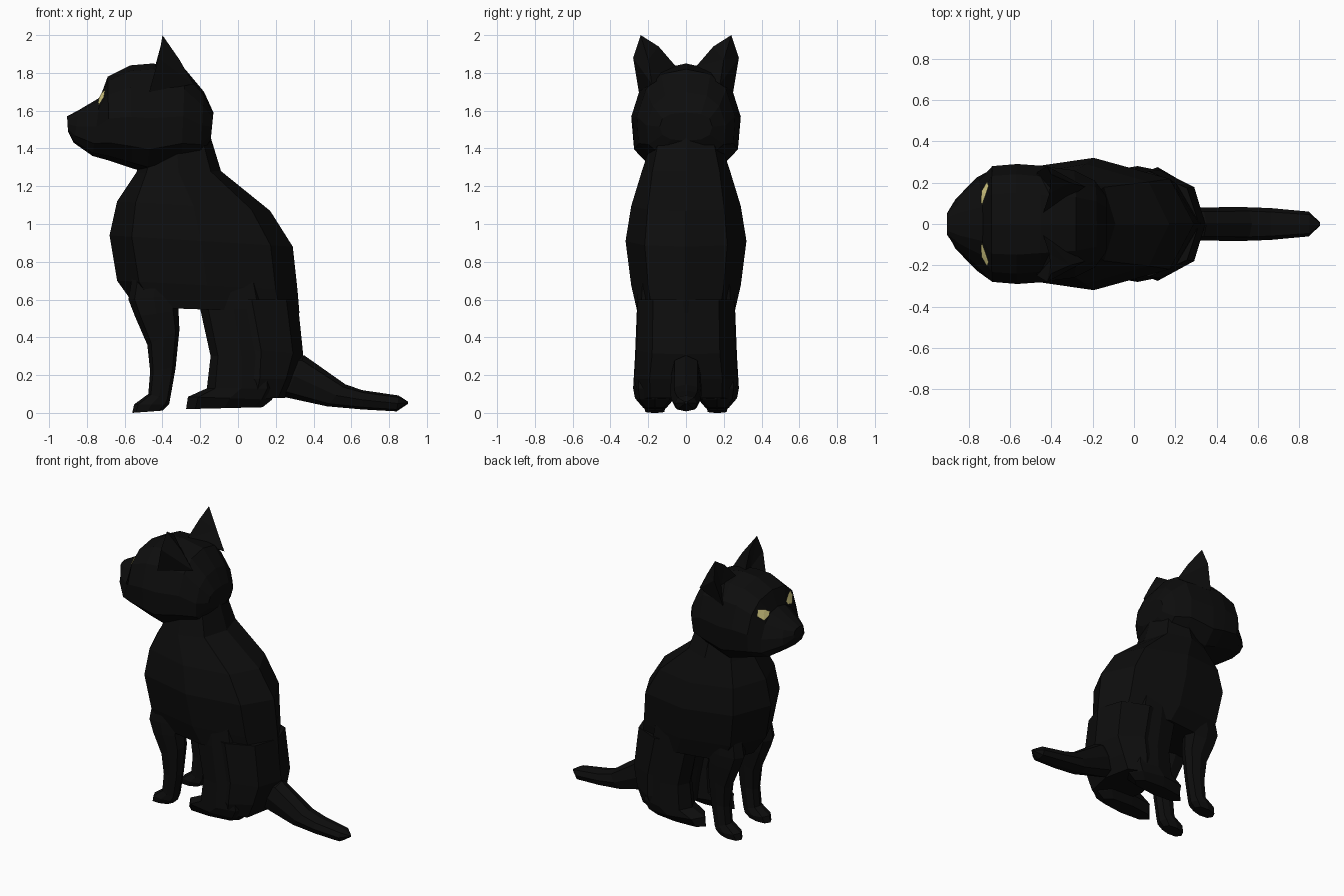
import bpy, bmesh, math
from mathutils import Vector
from mathutils.bvhtree import BVHTree


def material(name, rgb):
    m = bpy.data.materials.new(name)
    m.diffuse_color = (*rgb, 1)
    return m


FUR = material("black_fur", (0.004, 0.004, 0.004))
YELLOW = material("yellow_eye", (0.82, 0.73, 0.28))


def finish(name, bm, mat, mirror=False):
    bmesh.ops.recalc_face_normals(bm, faces=bm.faces[:])
    me = bpy.data.meshes.new(name)
    bm.to_mesh(me)
    bm.free()
    me.materials.append(mat)
    ob = bpy.data.objects.new(name, me)
    bpy.context.collection.objects.link(ob)
    if mirror:
        mod = ob.modifiers.new("mirror", "MIRROR")
        mod.use_axis = (False, True, False)
        mod.use_mirror_merge = False
    return ob


def squash(v, e):
    return math.copysign(abs(v) ** e, v) if abs(v) > 1e-6 else 0.0


# Loft: each row gives two opposite side-view points (x,z),(x,z), a half width
# and optionally how much the first end is wider than the second
def loft(name, rows, y=0.0, n=8, e=0.8, mirror=False):
    bm = bmesh.new()
    rings = []
    for xa, za, xb, zb, w, *k in rows:
        k = k[0] if k else 0.0
        ring = []
        for i in range(n):
            t = 2 * math.pi * i / n
            c, s = squash(math.cos(t), e), squash(math.sin(t), e)
            ring.append(bm.verts.new(((xa + xb) / 2 + c * (xa - xb) / 2,
                                      y + s * w * (1 + k * c),
                                      (za + zb) / 2 + c * (za - zb) / 2)))
        rings.append(ring)
    for p, q in zip(rings, rings[1:]):
        for i in range(n):
            j = (i + 1) % n
            bm.faces.new((p[i], p[j], q[j], q[i]))
    bm.faces.new(rings[0])
    bm.faces.new(rings[-1])
    return finish(name, bm, FUR, mirror)


# Torso from neck to belly (front point, back point)
torso = loft("body", [
    (-0.50, 1.36, -0.145, 1.46, 0.19),
    (-0.54, 1.27, -0.09, 1.28, 0.235),
    (-0.64, 1.12, 0.17, 1.07, 0.29, 0.1),
    (-0.68, 0.94, 0.29, 0.88, 0.32, 0.13),
    (-0.64, 0.70, 0.315, 0.65, 0.29, 0.13),
    (-0.54, 0.56, 0.325, 0.53, 0.26, 0.13)])

# Rump behind and between the thighs
rump = loft("rump", [
    (-0.17, 0.60, 0.315, 0.60, 0.255, 0.13),
    (-0.10, 0.35, 0.345, 0.31, 0.262, 0.13),
    (-0.07, 0.18, 0.30, 0.18, 0.275, 0.1),
    (-0.06, 0.07, 0.25, 0.08, 0.25)])

# Front legs with paws
front_leg = loft("front_leg", [
    (-0.54, 0.85, -0.30, 0.80, 0.06),
    (-0.58, 0.60, -0.31, 0.62, 0.085),
    (-0.545, 0.51, -0.315, 0.54, 0.085),
    (-0.48, 0.36, -0.31, 0.44, 0.07),
    (-0.465, 0.22, -0.33, 0.24, 0.055),
    (-0.475, 0.10, -0.36, 0.07, 0.055),
    (-0.55, 0.045, -0.365, 0.045, 0.062),
    (-0.56, 0.0, -0.40, 0.012, 0.05)], y=0.165, mirror=True)

# Hind legs with paws
hind_leg = loft("hind_leg", [
    (-0.22, 0.80, 0.10, 0.80, 0.08),
    (-0.20, 0.55, 0.15, 0.55, 0.095),
    (-0.145, 0.30, 0.18, 0.30, 0.105),
    (-0.165, 0.13, 0.20, 0.13, 0.115),
    (-0.265, 0.085, 0.18, 0.07, 0.105),
    (-0.275, 0.02, 0.13, 0.03, 0.06)], y=0.165, mirror=True)

# Tail (top point, bottom point)
tail = loft("tail", [
    (0.27, 0.30, 0.20, 0.10, 0.07),
    (0.35, 0.305, 0.25, 0.083, 0.08),
    (0.57, 0.15, 0.47, 0.035, 0.082),
    (0.66, 0.12, 0.66, 0.018, 0.077),
    (0.85, 0.092, 0.84, 0.008, 0.06),
    (0.90, 0.06, 0.90, 0.048, 0.008)])

# Head from nose to nape (top point, bottom point)
head = loft("head", [
    (-0.905, 1.57, -0.90, 1.49, 0.055),
    (-0.84, 1.605, -0.87, 1.43, 0.12, -0.2),
    (-0.73, 1.67, -0.77, 1.36, 0.21, -0.35),
    (-0.69, 1.78, -0.68, 1.335, 0.28, -0.12),
    (-0.57, 1.84, -0.56, 1.295, 0.29, -0.12),
    (-0.45, 1.85, -0.48, 1.27, 0.283, -0.15),
    (-0.28, 1.82, -0.30, 1.32, 0.26, -0.15),
    (-0.18, 1.70, -0.20, 1.345, 0.21, -0.1),
    (-0.13, 1.59, -0.145, 1.44, 0.14)], n=12)

# Ears with a hollow front
pts = [(-0.40, 0.24, 2.00),     # tip
       (-0.41, 0.145, 1.94),    # inner middle
       (-0.44, 0.05, 1.83),     # inner base
       (-0.40, 0.17, 1.80),     # hollow
       (-0.47, 0.25, 1.70),     # outer base
       (-0.42, 0.28, 1.88),     # outer middle
       (-0.31, 0.20, 1.87),     # back middle
       (-0.235, 0.18, 1.74)]    # back base
bm = bmesh.new()
v = [bm.verts.new(p) for p in pts]
for f in ((0, 1, 3), (1, 2, 3), (3, 2, 4), (3, 4, 5), (0, 3, 5), (0, 6, 1),
          (1, 6, 2), (2, 6, 7), (0, 5, 6), (5, 4, 7), (5, 7, 6), (2, 7, 4)):
    bm.faces.new([v[i] for i in f])
ear = finish("ear", bm, FUR, True)

# Slanted eyes laid onto the face
tree = BVHTree.FromPolygons([w.co for w in head.data.vertices],
                            [p.vertices[:] for p in head.data.polygons])
bm = bmesh.new()


def on_face(y, z):
    hit = tree.ray_cast(Vector((-2, y, z)), Vector((1, 0, 0)))[0]
    return bm.verts.new((hit.x - 0.01, y, z))


rim = [on_face(*p) for p in ((0.205, 1.67), (0.185, 1.71), (0.13, 1.695),
                             (0.09, 1.67), (0.11, 1.645), (0.16, 1.63))]
mid = on_face(0.15, 1.67)
for a, b in zip(rim, rim[1:] + rim[:1]):
    bm.faces.new((a, b, mid))
finish("eye", bm, YELLOW, True)

# Fuse all furry parts into one clean skin
parts = (rump, front_leg, hind_leg, tail, head, ear)
for p in parts:
    mod = torso.modifiers.new("join_" + p.name, "BOOLEAN")
    mod.operation, mod.solver, mod.object = "UNION", "EXACT", p
deps = bpy.context.evaluated_depsgraph_get()
skin = bpy.data.meshes.new_from_object(torso.evaluated_get(deps))
torso.modifiers.clear()
torso.data = skin
for p in parts:
    bpy.data.objects.remove(p)
